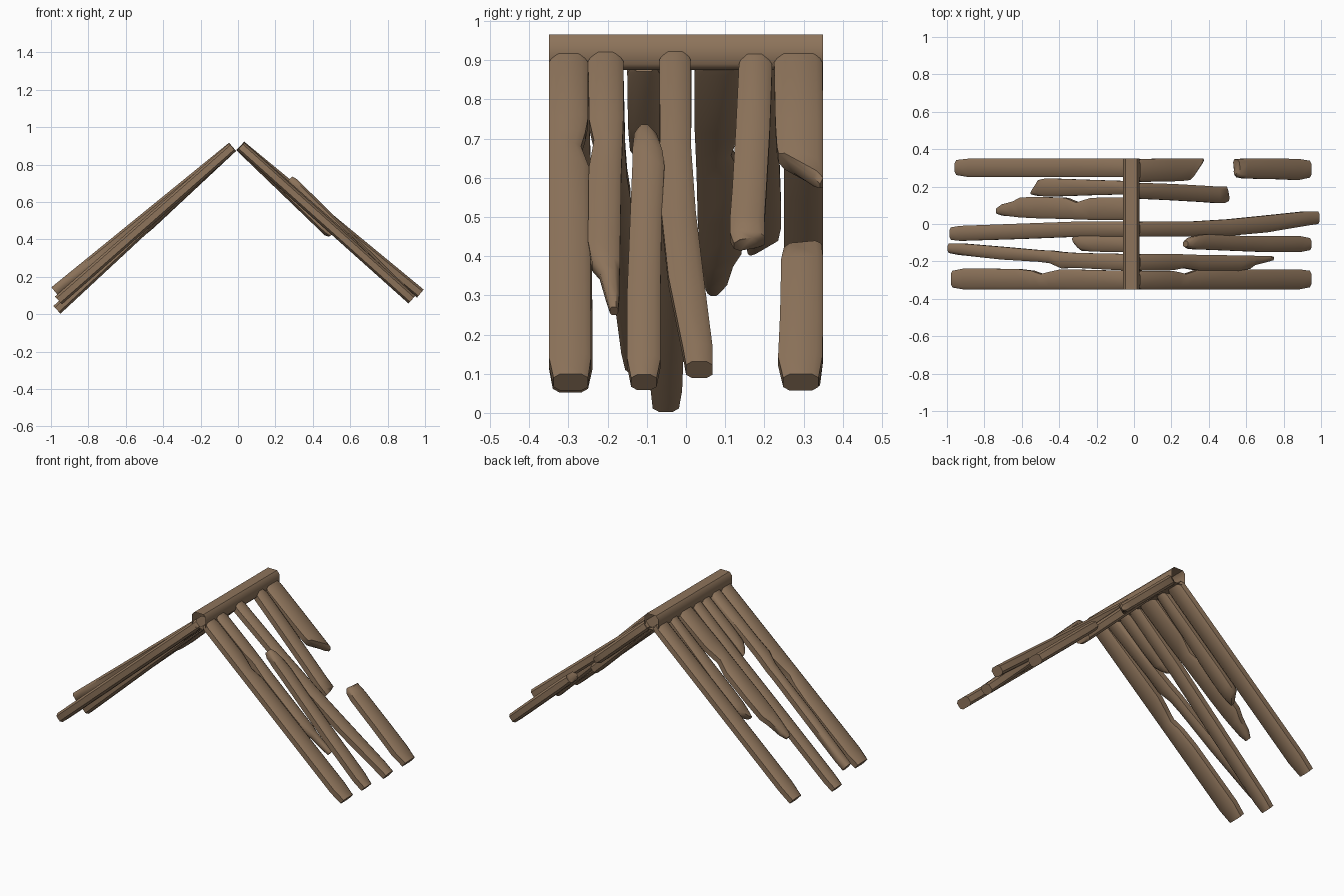
import bpy, bmesh, math
from mathutils import Vector

wood = bpy.data.materials.new("weathered brown wood")
wood.diffuse_color = (0.27, 0.175, 0.105, 1)


def finish(bm, name):
    bmesh.ops.recalc_face_normals(bm, faces=bm.faces)
    me = bpy.data.meshes.new(name)
    bm.to_mesh(me)
    bm.free()
    me.materials.append(wood)
    ob = bpy.data.objects.new(name, me)
    bpy.context.collection.objects.link(ob)
    bpy.ops.object.select_all(action='DESELECT')
    ob.select_set(True)
    bpy.context.view_layer.objects.active = ob
    bpy.ops.object.shade_smooth_by_angle(angle=math.radians(50))
    return ob


def plank(name, line, stations, thick=0.056):
    """Loft chamfered sections along a sloping line in xz.
    Station: (|x|, y low, y high, x skew of the high side, thickness scale)."""
    x0, z0, x1, z1 = line
    d = Vector((x1 - x0, 0, z1 - z0))
    s = 1 if d.x > 0 else -1
    n = Vector((-d.z * s, 0, d.x * s)).normalized()
    bm = bmesh.new()
    rings = []
    for st in stations:
        ax, lo, hi, skew, ts = (tuple(st) + (0, 1)[len(st) - 3:])
        w, h = hi - lo, thick * ts / 2
        c, k = min(0.016, w * 0.25), min(0.012, h * 0.5)
        sec = [(lo + c, h), (hi - c, h), (hi, h - k), (hi, k - h),
               (hi - c, -h), (lo + c, -h), (lo, k - h), (lo, h - k)]
        ring = []
        for y, v in sec:
            px = s * (ax + skew * (y - lo) / w)
            p = Vector((px, y, z0 + (px - x0) / d.x * d.z)) + n * v
            ring.append(bm.verts.new(p))
        rings.append(ring)
    for a, b in zip(rings, rings[1:]):
        for i in range(8):
            j = (i + 1) % 8
            bm.faces.new((a[i], a[j], b[j], b[i]))
    bm.faces.new(rings[0])
    bm.faces.new(rings[-1])
    return finish(bm, name)


# Ridge beam: open chamfered tube along y
bm = bmesh.new()
prof = [(-.06, .89), (-.045, .875), (.015, .875), (.03, .89),
        (.03, .947), (.015, .965), (-.045, .965), (-.06, .947)]
ends = [[bm.verts.new((x, y, z)) for x, z in prof] for y in (-.35, .35)]
for i in range(8):
    j = (i + 1) % 8
    bm.faces.new((ends[0][i], ends[0][j], ends[1][j], ends[1][i]))
finish(bm, "ridge_beam")

# Right slope
R = (.02, .892, .93, .078)
plank("right_rafter_1", R, [
    (.015, -.34, -.26), (.03, -.35, -.25), (.19, -.35, -.25), (.23, -.35, -.257),
    (.27, -.35, -.268), (.33, -.35, -.247), (.5, -.35, -.245), (.87, -.35, -.242),
    (.93, -.338, -.25)])
plank("right_rafter_2", (.02, .895, .74, .26), [
    (.015, -.24, -.17), (.03, -.25, -.16), (.2, -.247, -.16), (.26, -.235, -.162),
    (.34, -.248, -.165), (.55, -.25, -.168), (.61, -.24, -.168),
    (.64, -.22, -.17, 0, .8), (.70, -.205, -.17, 0, .7), (.74, -.194, -.173, 0, .5)])
plank("right_rafter_3_broken_foot", (.285, .712, .93, .078), [
    (.275, -.122, -.09, 0, .7), (.295, -.132, -.075), (.34, -.137, -.06),
    (.38, -.137, -.055), (.5, -.142, -.062), (.7, -.15, -.065),
    (.88, -.15, -.065), (.93, -.14, -.075)])
plank("right_rafter_4", (.02, .897, .975, .11), [
    (.015, -.06, .005), (.03, -.068, .012), (.3, -.066, .013), (.5, -.063, .025),
    (.7, -.045, .045), (.92, -.008, .068), (.975, .0, .068)])
plank("right_rafter_5_broken", (.015, .892, .48, .445), [
    (.01, .142, .208), (.03, .135, .22), (.2, .127, .214), (.36, .118, .205),
    (.44, .112, .2), (.475, .112, .2, .01), (.5, .122, .185, -.01, .7)])
plank("right_rafter_6_broken", R, [
    (.015, .235, .34), (.03, .225, .348), (.2, .228, .35), (.27, .232, .35, .05),
    (.29, .236, .35, .07), (.305, .255, .342, .065, .55)])
plank("right_rafter_6_foot", R, [
    (.54, .265, .335, .01, .5), (.555, .25, .346, -.01, .9), (.59, .243, .35),
    (.75, .24, .35), (.87, .235, .348), (.93, .248, .338)])

# Left slope
L = (-.03, .892, -.955, .078)
plank("left_rafter_1", L, [
    (.03, -.34, -.26), (.045, -.35, -.25), (.38, -.35, -.242), (.44, -.35, -.255),
    (.49, -.35, -.268), (.54, -.35, -.25), (.62, -.35, -.24), (.9, -.35, -.238),
    (.96, -.34, -.25)])
plank("left_rafter_2", (-.03, .895, -.98, .122), [
    (.03, -.24, -.17), (.045, -.248, -.16), (.3, -.235, -.155), (.38, -.237, -.15),
    (.44, -.21, -.142), (.5, -.202, -.14), (.7, -.19, -.122), (.93, -.165, -.103),
    (.98, -.155, -.105)])
plank("left_rafter_3_broken", L, [
    (.03, -.14, -.075), (.045, -.15, -.068), (.2, -.148, -.065), (.27, -.143, -.065),
    (.295, -.125, -.066, .01, .9), (.315, -.105, -.072, .01, .5)])
plank("left_rafter_4", (-.03, .895, -.968, .023), [
    (.03, -.06, .005), (.045, -.068, .014), (.3, -.068, .013), (.6, -.08, .002),
    (.92, -.09, -.01), (.968, -.085, -.018)])
plank("left_rafter_5_broken", (-.03, .895, -.72, .318), [
    (.03, .03, .135), (.045, .022, .142), (.22, .022, .14), (.3, .025, .115),
    (.36, .027, .14), (.5, .03, .145), (.6, .035, .142), (.64, .04, .12),
    (.7, .045, .105, 0, .8), (.73, .055, .085, 0, .5)])
plank("left_rafter_6_broken", (-.03, .892, -.53, .425), [
    (.03, .165, .222), (.045, .158, .23), (.2, .155, .235), (.4, .148, .242),
    (.47, .148, .242), (.505, .15, .235, 0, .9), (.545, .158, .185, -.01, .6)])
plank("left_rafter_7", (-.03, .892, -.94, .082), [
    (.03, .26, .34), (.045, .25, .35), (.4, .25, .35), (.87, .25, .35),
    (.94, .262, .342)])
